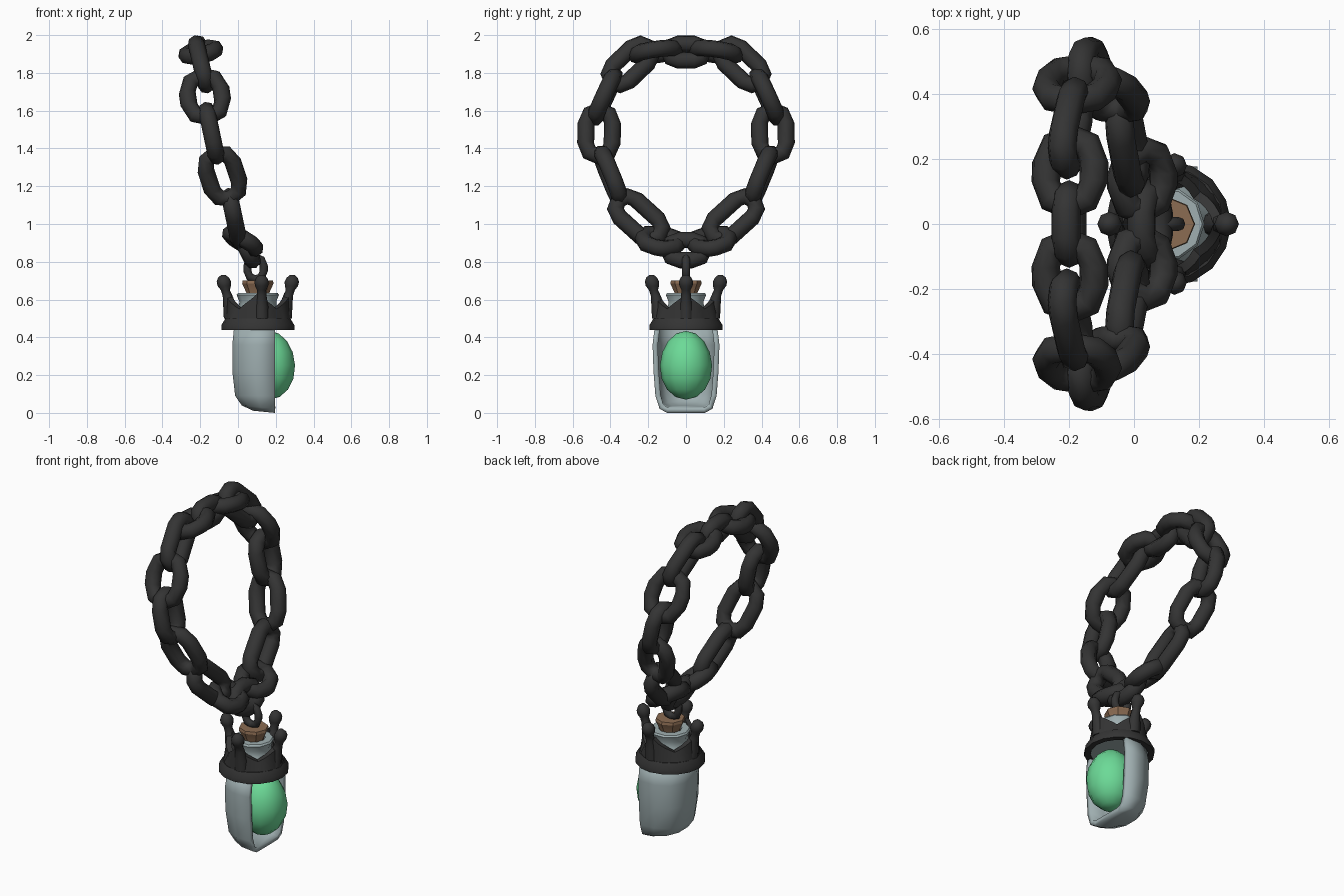
import bpy, bmesh, math
from mathutils import Vector

if "Cube" in bpy.data.objects:
    bpy.data.objects.remove(bpy.data.objects["Cube"])


def material(name, rgb):
    m = bpy.data.materials.new(name)
    m.diffuse_color = (*rgb, 1)
    m.use_nodes = True
    m.node_tree.nodes["Principled BSDF"].inputs["Base Color"].default_value = m.diffuse_color
    return m


IRON = material("dark_iron", (0.034, 0.034, 0.034))
GLASS = material("grey_glass", (0.35, 0.43, 0.44))
CORK = material("brown_cork", (0.26, 0.15, 0.085))
GREEN = material("green_gem", (0.15, 0.70, 0.31))
CX = 0.105  # axis of bottle and crown


def finish(name, bm, mat, angle=50):
    bmesh.ops.recalc_face_normals(bm, faces=bm.faces)
    me = bpy.data.meshes.new(name)
    bm.to_mesh(me)
    bm.free()
    ob = bpy.data.objects.new(name, me)
    bpy.context.collection.objects.link(ob)
    me.materials.append(mat)
    bpy.ops.object.select_all(action='DESELECT')
    ob.select_set(True)
    bpy.context.view_layer.objects.active = ob
    bpy.ops.object.shade_smooth_by_angle(angle=math.radians(angle))
    return ob


def bridge(bm, rings, closed=True, loop=False):
    """Skin a list of equal-length point rings."""
    vs = [[bm.verts.new(p) for p in r] for r in rings]
    n = len(vs[0])
    pairs = list(zip(vs, vs[1:])) + ([(vs[-1], vs[0])] if loop else [])
    for a, b in pairs:
        for i in range(n if closed else n - 1):
            j = (i + 1) % n
            bm.faces.new((a[i], a[j], b[j], b[i]))
    return vs


def lathe(name, profile, mat, sides, angle=50):
    bm = bmesh.new()
    rings = [[(CX + r * math.cos(2 * math.pi * i / sides), r * math.sin(2 * math.pi * i / sides), z)
              for i in range(sides)] for r, z in profile]
    vs = bridge(bm, rings)
    bm.faces.new(vs[0])
    bm.faces.new(vs[-1])
    return finish(name, bm, mat, angle)


def link(name, center, along, across, length, width, t=0.09):
    """Oval chain link: long axis 'along', short axis 'across'."""
    along, across = Vector(along).normalized(), Vector(across).normalized()
    side = along.cross(across).normalized()
    across = side.cross(along)
    rad, h = (width - t) / 2, (length - width) / 2
    rings = []
    for end in (0, 1):
        for k in range(5):
            a = math.pi * (k / 4 - 0.5 + end)
            out = along * math.cos(a) + across * math.sin(a)
            p = Vector(center) + along * (h if end == 0 else -h) + out * rad
            rings.append([p + (out * math.cos(b) + side * math.sin(b)) * t / 2
                          for b in [2 * math.pi * i / 8 for i in range(8)]])
    bm = bmesh.new()
    bridge(bm, rings, loop=True)
    return finish(name, bm, IRON, 70)


# Chain: links alternate between lying in the tilted ring plane and standing across it
# x, y, z, direction (dy, dz), lean, length, width, stands across the ring
LINKS = [(-0.20, 0.0, 1.91, 1, 0, -0.21, 0.27, 0.18, False),
         (-0.197, 0.16, 1.91, 1, -0.15, -0.21, 0.30, 0.24, True),
         (-0.195, 0.295, 1.845, 0.72, -0.69, -0.24, 0.36, 0.21, False),
         (-0.175, 0.43, 1.675, 0.42, -0.91, -0.15, 0.34, 0.27, True),
         (-0.14, 0.46, 1.48, 0.02, -1, -0.21, 0.34, 0.23, False),
         (-0.082, 0.40, 1.255, -0.38, -0.92, -0.33, 0.36, 0.24, True),
         (-0.02, 0.25, 1.03, -0.74, -0.67, -0.21, 0.38, 0.22, False)]
for i, (x, y, z, dy, dz, lean, ln, wd, stands) in enumerate(LINKS):
    normal = Vector((1, 0, -lean)).normalized()
    for s in ((1, -1) if y else (1,)):
        d = Vector((lean * dz, s * dy, dz))
        across = normal if stands else d.cross(normal)
        link(f"chain_link_{i}_{'right' if s > 0 else 'left'}",
             (x, s * y, z), d, across, ln, wd)
for s in (1, -1):
    link(f"chain_link_7_{'right' if s > 0 else 'left'}", (0.025, s * 0.135, 0.91),
         (0, s, 0.15), (0.87, 0, -0.5), 0.28, 0.24)
link("chain_bottom_link", (0.05, 0, 0.862), (0, 1, 0), (-0.45, 0, 0.9), 0.28, 0.21)

# Eyelet on the cork
link("cork_eyelet", (0.093, 0, 0.765), (0, 0, 1), (1, 0, 0), 0.16, 0.13, 0.044)

# Cork
lathe("cork", [(0.055, 0.56), (0.058, 0.63), (0.083, 0.685), (0.08, 0.70)], CORK, 8, 30)

# Bottle neck and shoulder
lathe("bottle_neck", [(0.165, 0.445), (0.145, 0.49), (0.10, 0.55), (0.098, 0.59),
                      (0.112, 0.625), (0.105, 0.635), (0.065, 0.635), (0.06, 0.60)], GLASS, 10)

# Bottle body: shell open towards +x
XF = 0.195
rings = []
for z, w, xb in [(0.0, 0.10, 0.08), (0.022, 0.14, 0.02), (0.09, 0.162, -0.015),
                 (0.22, 0.172, -0.03), (0.36, 0.177, -0.03), (0.46, 0.165, -0.02)]:
    r = min(0.13, w * 0.8)
    half = [(min(XF, xb + r * 0.9), w), (xb + 0.3 * r, w - 0.3 * r), (xb, w - 0.85 * r)]
    half = [(XF, w)] + half
    pts = half + [(x, -y) for x, y in reversed(half)]
    rings.append([(x, y, z + max(0, XF - x) * (0.1 if z < 0.05 else 0)) for x, y in pts])
bm = bmesh.new()
vs = bridge(bm, rings, closed=False)
bm.faces.new(vs[0])
body = finish("bottle_body", bm, GLASS)
mod = body.modifiers.new("wall", 'SOLIDIFY')
mod.thickness = 0.028
# recalculated normals of an open shell may face either way: thicken inward
back = min(body.data.polygons, key=lambda p: p.center.x)
mod.offset = -1 if back.normal.x < 0 else 1

# Egg-shaped gem
bm = bmesh.new()
bmesh.ops.create_uvsphere(bm, u_segments=12, v_segments=8, radius=1)
for v in bm.verts:
    x, y, z = v.co
    taper = 1 - 0.04 * z
    v.co = (0.165 + 0.137 * x * taper, 0.138 * y * taper, 0.252 + 0.182 * z)
finish("green_gem", bm, GREEN, 60)

# Crown: base rim
bm = bmesh.new()
bridge(bm, [[(CX + r * math.cos(a), r * math.sin(a), z) for r, z in
             [(0.16, 0.44), (0.193, 0.44), (0.193, 0.465), (0.172, 0.50), (0.14, 0.50)]]
            for a in [2 * math.pi * i / 16 for i in range(16)]], loop=True)
finish("crown_rim", bm, IRON)

# Crown: wall hugging the shoulder in the valleys and rising into four points
bm = bmesh.new()
rings = []
for i in range(32):
    a = 2 * math.pi * i / 32
    d = abs((i + 4) % 8 - 4) / 4          # 0 at a point, 1 in a valley
    top = 0.635 - 0.085 * d ** 0.75
    ro = 0.170 - 0.03 * d
    rings.append([(CX + r * math.cos(a), r * math.sin(a), z) for r, z in
                  [(0.143, 0.48), (0.170, 0.485), (ro, top), (ro - 0.03, top)]])
bridge(bm, rings, loop=True)
finish("crown_wall", bm, IRON)

# Crown: leaning stems and ball tips
for k in range(4):
    a = k * math.pi / 2
    out, side = Vector((math.cos(a), math.sin(a), 0)), Vector((-math.sin(a), math.cos(a), 0))
    shift = 0.02 if k % 2 else 0
    bm = bmesh.new()
    rings = []
    for rad, z, t in [(0.140, 0.50, 0.040), (0.147, 0.56, 0.036), (0.160, 0.62, 0.026),
                      (0.172, 0.65, 0.024), (0.178, 0.672, 0.035), (0.180, 0.695, 0.038),
                      (0.182, 0.716, 0.029), (0.182, 0.73, 0.012)]:
        c = Vector((CX + shift, 0, z)) + out * rad
        rings.append([c + (out * math.cos(b) + side * math.sin(b)) * t
                      for b in [2 * math.pi * i / 8 for i in range(8)]])
    vs = bridge(bm, rings)
    bm.faces.new(vs[0])
    bm.faces.new(vs[-1])
    finish(f"crown_point_{k}", bm, IRON, 60)
